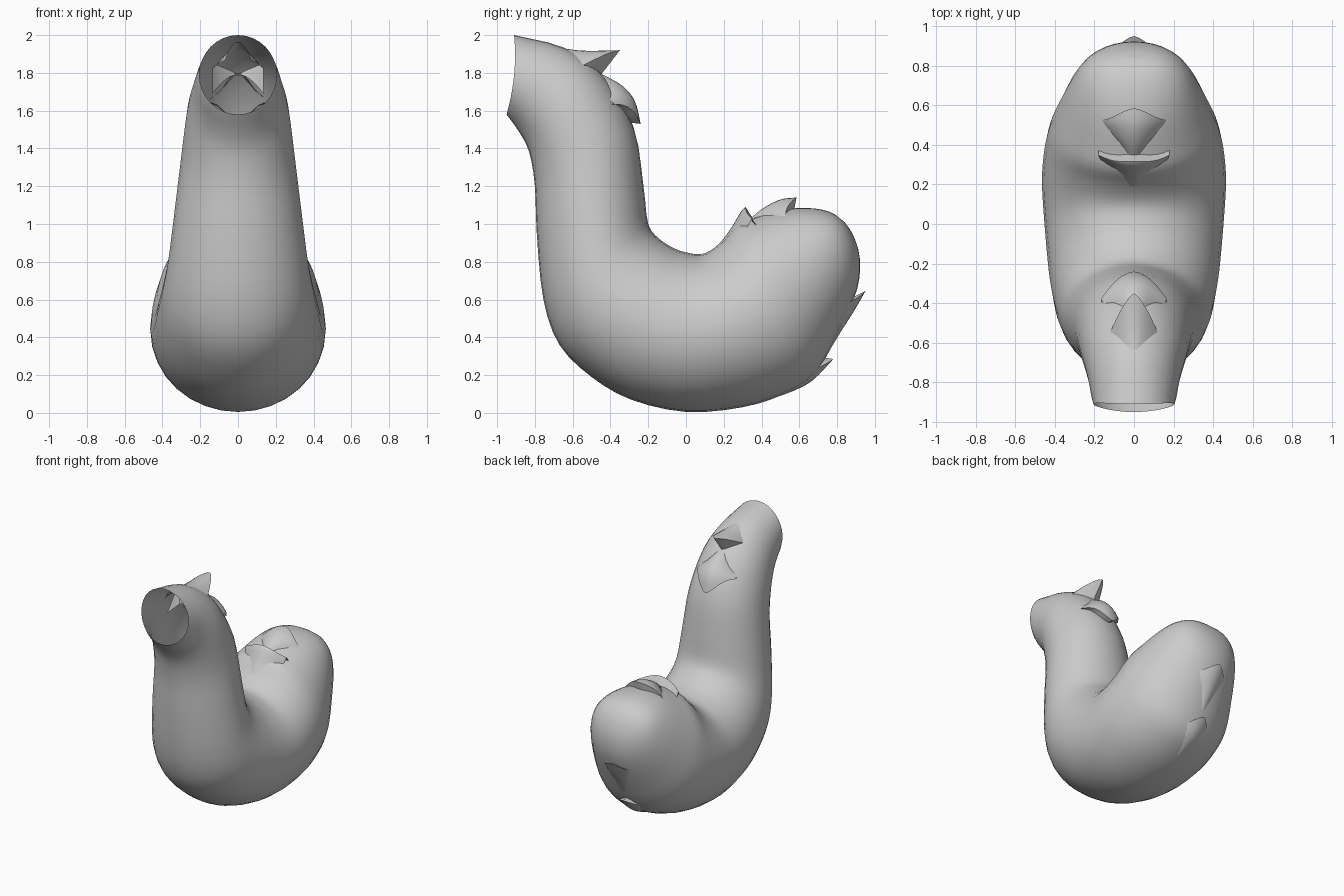
import bpy, math
from mathutils import Vector

if "Cube" in bpy.data.objects:
    bpy.data.objects.remove(bpy.data.objects["Cube"])


def spline(pts, t):
    # Catmull-Rom point at t in 0..1
    pts = [Vector(p) for p in pts]
    n = len(pts) - 1
    i = min(int(t * n), n - 1)
    f = t * n - i
    b, c = pts[i], pts[i + 1]
    a = pts[i - 1] if i > 0 else b * 2 - c
    d = pts[i + 2] if i + 2 <= n else c * 2 - b
    return 0.5 * (2 * b + (c - a) * f + (2 * a - 5 * b + 4 * c - d) * f * f
                  + (3 * b - a - 3 * c + d) * f ** 3)


def make(name, verts, faces, angle):
    me = bpy.data.meshes.new(name)
    me.from_pydata(verts, [], faces)
    ob = bpy.data.objects.new(name, me)
    bpy.context.collection.objects.link(ob)
    bpy.ops.object.select_all(action='DESELECT')
    ob.select_set(True)
    bpy.context.view_layer.objects.active = ob
    bpy.ops.object.mode_set(mode='EDIT')
    bpy.ops.mesh.select_all(action='SELECT')
    bpy.ops.mesh.normals_make_consistent(inside=False)
    bpy.ops.object.mode_set(mode='OBJECT')
    bpy.ops.object.shade_smooth_by_angle(angle=math.radians(angle))
    return ob


# Body sections: outer y, z, inner y, z, half width
sections = [
    (-.95, 1.58, -.91, 2.0, .205), (-.885, 1.49, -.65, 1.935, .235),
    (-.83, 1.38, -.45, 1.80, .27), (-.80, 1.2, -.28, 1.52, .30),
    (-.79, .95, -.225, 1.2, .335), (-.755, .6, -.2, 1.0, .37),
    (-.67, .36, -.14, .92, .40), (-.5, .19, -.06, .87, .425),
    (-.29, .07, 0, .85, .44), (0, .005, .07, .84, .455),
    (.3, .03, .13, .86, .465), (.52, .10, .2, .92, .455),
    (.68, .2, .27, 1.0, .43), (.80, .41, .36, 1.035, .38),
    (.905, .65, .5, 1.075, .31), (.92, .82, .64, 1.085, .24),
    (.885, .94, .76, 1.065, .14), (.84, 1.01, .84, 1.01, .004)]
SIDES, ROWS = 32, 51
verts, faces = [], []
for r in range(ROWS + 1):
    oy, oz, iy, iz, w = spline(sections, r / ROWS)
    for s in range(SIDES):
        a = 2 * math.pi * s / SIDES
        k = (1 - math.cos(a)) / 2
        bow = .02 * math.sin(a) ** 2 if r == 0 else 0   # curved neck rim
        verts.append((w * math.sin(a), oy + (iy - oy) * k + bow, oz + (iz - oz) * k))
for r in range(ROWS):
    for s in range(SIDES):
        t = (s + 1) % SIDES
        faces.append((r * SIDES + s, r * SIDES + t, (r + 1) * SIDES + t, (r + 1) * SIDES + s))
faces.append(tuple(ROWS * SIDES + s for s in range(SIDES)))
make("body", verts, faces, 50)


def tuft(name, ridge, under, w, drop, shift):
    # Pointed feather tuft: arched leaf over a ridge line, with a lip back to the body
    nu, nv = 8, 12
    ridge = [Vector((p[0], p[1], 0)) for p in ridge]
    tip, inner = ridge[-1], Vector((*under, 0))
    vs, fs = [], []
    for u in range(nu + 2):
        for j in range(nv + 1):
            v = 2 * j / nv - 1
            q = min(u, nu) / nu
            t = q * (1 - shift * abs(v) ** 1.4)
            p = spline(ridge, t)
            d = (spline(ridge, min(t + .02, 1)) - spline(ridge, max(t - .02, 0))).normalized()
            n = Vector((-d.y, d.x, 0))
            if n.dot(tip - inner) < 0 and n.dot(ridge[1] - inner) < 0:
                n = -n
            p = p - n * drop * v * v
            if u > nu:
                p = p + inner - tip
            vs.append((v * w * (.5 + .5 * math.sin(q * math.pi / 2)), p.x, p.y))
    for u in range(nu + 1):
        for j in range(nv):
            a = u * (nv + 1) + j
            fs.append((a, a + 1, a + nv + 2, a + nv + 1))
    make(name, vs, fs, 45)


# Nape, rump and tail tufts
tuft("nape_tuft_upper", [(-.8, 1.965), (-.58, 1.92), (-.35, 1.92)],
     (-.45, 1.79), .135, .10, .5)
tuft("nape_tuft_lower", [(-.46, 1.80), (-.34, 1.735), (-.27, 1.65), (-.24, 1.53)],
     (-.32, 1.54), .165, .10, .5)
tuft("rump_tuft_front", [(.16, .87), (.24, .98), (.29, 1.065), (.315, 1.09)],
     (.36, 1.02), .18, .07, .3)
tuft("rump_tuft_back", [(.33, 1.02), (.41, 1.085), (.5, 1.13), (.585, 1.14)],
     (.57, 1.06), .17, .10, .35)
tuft("tail_tuft_upper", [(.76, .33), (.82, .43), (.89, .54), (.95, .645)],
     (.86, .60), .16, .10, .45)
tuft("tail_tuft_lower", [(.5, .09), (.6, .13), (.68, .18), (.78, .285)],
     (.69, .30), .16, .10, .45)
